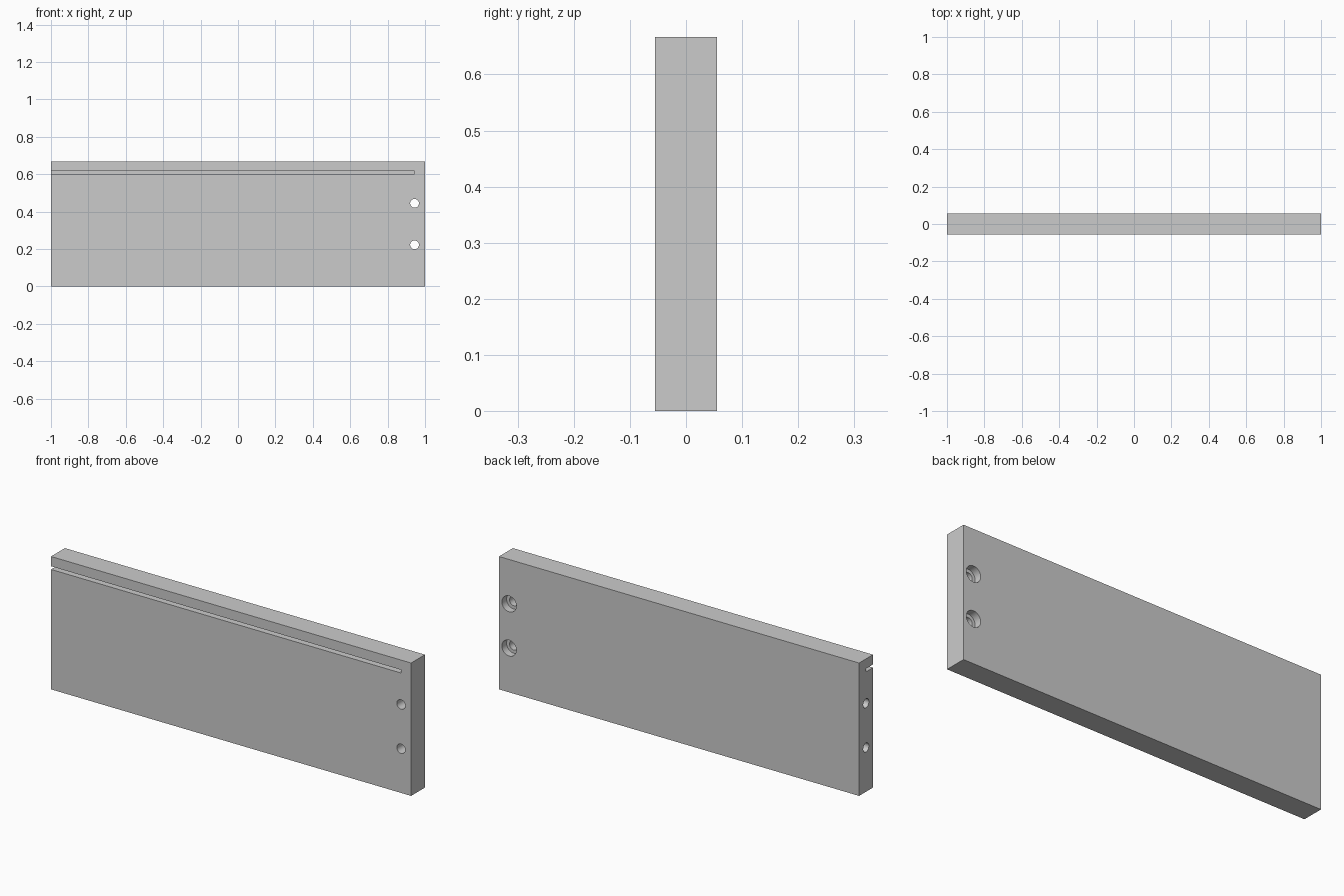
import bpy, bmesh
from math import pi
from mathutils import Matrix, Vector

if "Cube" in bpy.data.objects:
    bpy.data.objects.remove(bpy.data.objects["Cube"])

L, T, H = 2.0, 0.11, 0.667          # board length, thickness, height
HOLE_X, HOLE_ZS = 0.944, (0.222, 0.444)


def make_object(name, bm):
    mesh = bpy.data.meshes.new(name)
    bm.to_mesh(mesh)
    bm.free()
    ob = bpy.data.objects.new(name, mesh)
    bpy.context.collection.objects.link(ob)
    return ob


def box(name, lo, hi):
    lo, hi = Vector(lo), Vector(hi)
    bm = bmesh.new()
    bmesh.ops.create_cube(bm, size=1, matrix=Matrix.Translation((lo + hi) / 2)
                          @ Matrix.Diagonal((*(hi - lo), 1)))
    return make_object(name, bm)


def rod(name, centre, radius, length, axis):
    turn = Matrix.Rotation(pi / 2, 4, 'Y' if axis == 'X' else 'X')
    bm = bmesh.new()
    bmesh.ops.create_cone(bm, cap_ends=True, segments=40, radius1=radius, radius2=radius,
                          depth=length, matrix=Matrix.Translation(centre) @ turn)
    return make_object(name, bm)


# Main board
board = box("drawer_side_board", (-L / 2, -T / 2, 0), (L / 2, T / 2, H))

# Stopped groove along the front face, open at the left end
cutters = [box("groove_cutter", (-1.1, -0.2, 0.602), (HOLE_X, 0.0, 0.618))]

for z in HOLE_ZS:
    # Screw hole through the board, with a wider counterbore from the back
    cutters.append(rod("screw_hole_cutter", (HOLE_X, 0, z), 0.0235, 0.3, 'Y'))
    cutters.append(rod("counterbore_cutter", (HOLE_X, 0.1 + T / 2 - 0.037, z), 0.04, 0.2, 'Y'))
    # Blind dowel hole in the left end
    cutters.append(rod("dowel_hole_cutter", (-1.0, 0, z), 0.0225, 0.44, 'X'))

bpy.context.view_layer.objects.active = board
board.select_set(True)
for cutter in cutters:
    mod = board.modifiers.new(cutter.name, 'BOOLEAN')
    mod.operation, mod.solver, mod.object = 'DIFFERENCE', 'EXACT', cutter
    bpy.ops.object.modifier_apply(modifier=mod.name)
for cutter in cutters:
    bpy.data.objects.remove(cutter)

# Smooth hole walls, sharp board edges
bpy.ops.object.select_all(action='DESELECT')
board.select_set(True)
bpy.ops.object.shade_smooth_by_angle(angle=pi / 6)
